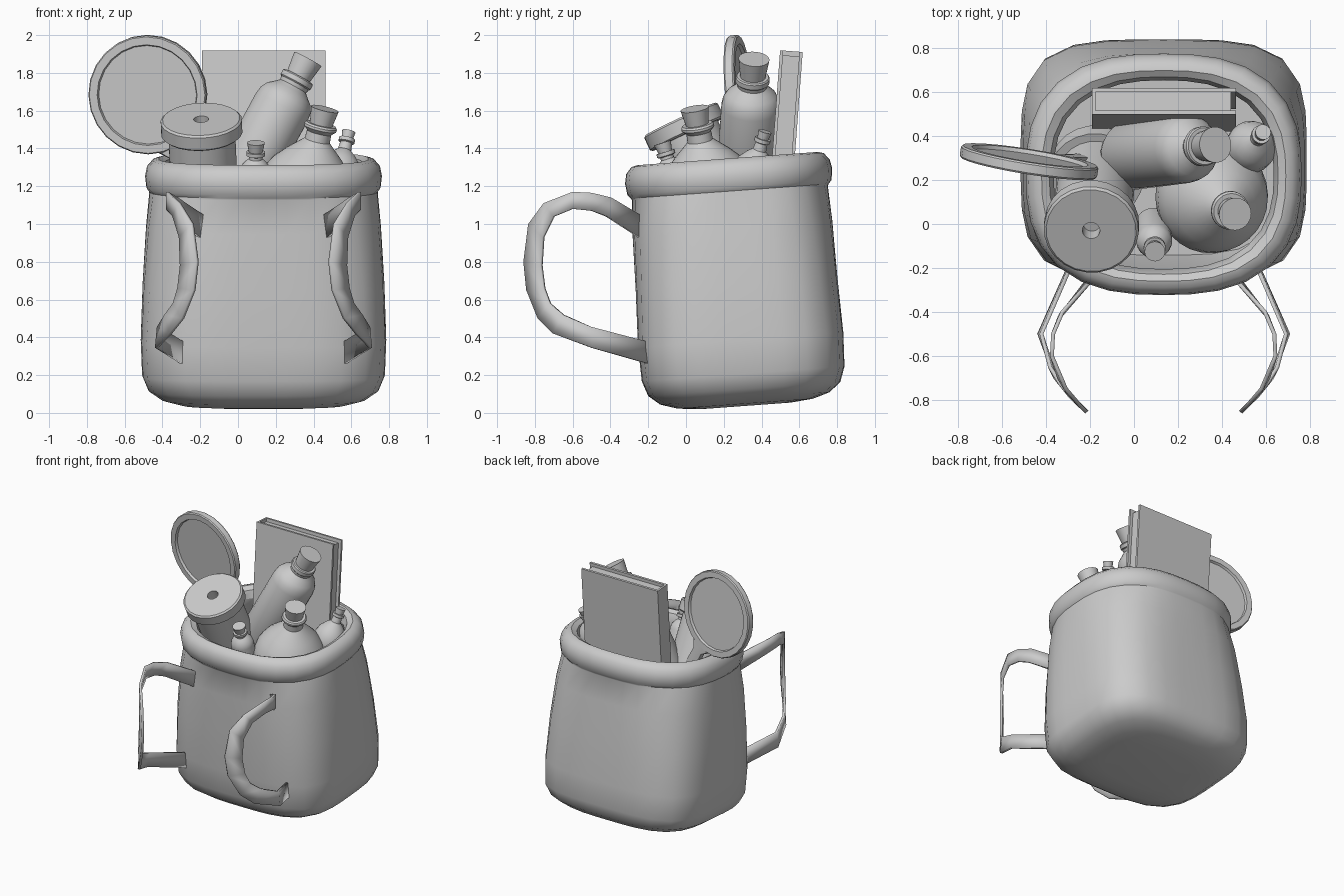
import bpy, bmesh, math
from mathutils import Vector, Matrix

if "Cube" in bpy.data.objects:
    bpy.data.objects.remove(bpy.data.objects["Cube"])

CX = 0.135  # bag centre line


def new_object(name, bm):
    bmesh.ops.recalc_face_normals(bm, faces=bm.faces)
    mesh = bpy.data.meshes.new(name)
    bm.to_mesh(mesh)
    bm.free()
    ob = bpy.data.objects.new(name, mesh)
    bpy.context.collection.objects.link(ob)
    return ob


def skin(name, rings, matrix, seg=24):
    """Skin superellipse rings (z, half x, half y, exponent), capped at both ends."""
    bm = bmesh.new()
    loops = []
    for z, a, b, n in rings:
        loop = []
        for i in range(seg):
            t = 2 * math.pi * i / seg
            c, s = math.cos(t), math.sin(t)
            r = (abs(c) ** n + abs(s) ** n) ** (-1 / n)
            loop.append(bm.verts.new(matrix @ Vector((a * r * c, b * r * s, z))))
        loops.append(loop)
    for p, q in zip(loops, loops[1:]):
        for i in range(seg):
            j = (i + 1) % seg
            bm.faces.new((p[i], p[j], q[j], q[i]))
    bm.faces.new(loops[0])
    bm.faces.new(loops[-1])
    return new_object(name, bm)


def lathe(name, profile, top, axis, seg=24):
    """Turn a profile of (distance below top, radius) around a leaning axis."""
    m = Matrix.Translation(top) @ Vector(axis).to_track_quat('Z', 'Y').to_matrix().to_4x4()
    return skin(name, [(-d, r, r, 2) for d, r in profile], m, seg)


def box(name, lo, hi, matrix):
    bm = bmesh.new()
    lo, hi = Vector(lo), Vector(hi)
    size = hi - lo
    bmesh.ops.create_cube(bm, size=1, matrix=matrix @ Matrix.Translation((lo + hi) / 2)
                          @ Matrix.Diagonal((*size, 1)))
    return new_object(name, bm)


def bottle(name, cork, glass, top, axis, seg=20):
    lathe(name + "_cork", cork, top, axis, seg)
    lathe(name + "_glass", glass, top, axis, seg)


# Bag with rolled rim and inner wall, leaning slightly forward
bag_matrix = Matrix.Translation((CX, 0.315, 0.037)) @ Matrix.Rotation(math.radians(4.2), 4, 'X')
skin("bag", [
    (0.00, .30, .24, 3), (0.012, .44, .36, 3.2), (0.04, .54, .45, 3.4),
    (0.09, .61, .51, 3.7), (0.17, .643, .538, 3.9), (0.35, .65, .545, 3.9),
    (0.65, .64, .535, 3.6), (0.95, .622, .53, 3.1), (1.13, .605, .52, 2.7),
    (1.14, .605, .525, 2.6), (1.16, .62, .542, 2.6), (1.22, .627, .55, 2.6),
    (1.27, .617, .54, 2.6), (1.305, .585, .51, 2.6), (1.313, .555, .48, 2.6),
    (1.295, .52, .45, 2.5), (1.24, .50, .43, 2.5), (1.15, .515, .45, 2.6),
    (0.95, .58, .49, 3.1), (0.35, .61, .51, 3.9), (0.10, .54, .45, 3.5),
], bag_matrix, 32)

# Two flat curved straps on the front, mirrored about the bag centre
OUTER = [(-.25, 1.05), (-.4, 1.14), (-.5, 1.165), (-.6, 1.17), (-.75, 1.11), (-.83, 1.0),
         (-.855, .8), (-.84, .65), (-.78, .5), (-.7, .42), (-.5, .345), (-.2, .26)]
INNER = [(-.25, .93), (-.42, 1.04), (-.5, 1.07), (-.6, 1.08), (-.7, 1.04), (-.755, .93),
         (-.765, .78), (-.75, .66), (-.72, .58), (-.65, .52), (-.5, .455), (-.2, .375)]


def strap_point(y, z, side):
    t = (y + 0.85) / 0.6
    upper = -0.22 - 0.65 * t + 0.68 * t * t
    lower = -0.22 - 0.70 * t + 0.58 * t * t
    k = min(1, max(0, (z - 0.35) / 0.65))
    x = lower + (upper - lower) * k
    return (CX + side * (CX - x), y, z)


for side, label in ((-1, "left"), (1, "right")):
    bm = bmesh.new()
    pairs = [(bm.verts.new(strap_point(*o, side)), bm.verts.new(strap_point(*i, side)))
             for o, i in zip(OUTER, INNER)]
    for (a, b), (c, d) in zip(pairs, pairs[1:]):
        bm.faces.new((a, b, d, c))
    strap = new_object(label + "_strap", bm)
    mod = strap.modifiers.new("thickness", 'SOLIDIFY')
    mod.thickness, mod.offset = 0.018, 0

# Thread spool with a hole in the top flange
lathe("spool", [(.08, .04), (0, .04), (0, .205), (.01, .216), (.08, .216), (.09, .205),
                (.09, .178), (.58, .178), (.58, .216), (.67, .216)],
      (-.195, -.03, 1.555), (-.04, -.42, .9))

# Hand mirror, recessed on both faces, with its handle inside the bag
normal = Vector((-.16, -1, -.1)).normalized()
centre = Vector((-.477, .283, 1.685))
lathe("mirror_disc", [(.018, .262), (0, .268), (0, .31), (.008, .316), (.047, .316),
                      (.055, .31), (.055, .268), (.037, .262)],
      centre + normal * .0275, normal)
down = Vector((.45, .017, -.89)).normalized()
across = normal.cross(down).normalized()
handle_matrix = Matrix.Translation(centre) @ Matrix((across, normal, down)).transposed().to_4x4()
skin("mirror_handle", [(.30, .09, .022, 6), (.36, .045, .022, 6), (.7, .05, .022, 6),
                       (.9, .06, .022, 6)], handle_matrix, 16)

# Book: two covers, a spine on the left and inset pages
book_matrix = Matrix.Translation((CX, .558, 1.915)) @ Matrix.Rotation(math.radians(-4.3), 4, 'X')
box("book_front_cover", (-.325, -.06, -1.05), (.328, -.043, 0), book_matrix)
box("book_back_cover", (-.325, .043, -1.05), (.328, .06, 0), book_matrix)
box("book_spine", (-.325, -.043, -1.05), (-.31, .043, 0), book_matrix)
box("book_pages", (-.31, -.043, -1.03), (.305, .043, -.025), book_matrix)

# Tall leaning bottle
bottle("tall_bottle", [(0, .082), (.115, .066)],
       [(.105, .066), (.105, .084), (.112, .09), (.138, .09), (.145, .082), (.165, .078),
        (.185, .10), (.21, .13), (.245, .15), (.29, .157), (.80, .157), (.84, .14), (.85, .1)],
       (.37, .36, 1.873), (.475, .06, .875), 24)

# Round flask
bottle("round_flask", [(0, .075), (.09, .06)],
       [(.085, .06), (.085, .08), (.095, .088), (.108, .088), (.118, .078), (.13, .066),
        (.175, .068), (.20, .095), (.25, .15), (.31, .205), (.37, .24), (.44, .257),
        (.52, .25), (.60, .215), (.66, .165), (.70, .10)],
       (.46, .045, 1.61), (.23, -.17, .955), 28)

# Small bottles
bottle("small_front_bottle", [(0, .047), (.055, .036)],
       [(.05, .036), (.05, .05), (.07, .05), (.075, .036), (.09, .036), (.105, .055),
        (.13, .075), (.16, .082), (.40, .082)],
       (.095, -.125, 1.43), (.02, -.3, .95))
bottle("small_back_bottle", [(0, .036), (.045, .029)],
       [(.04, .029), (.04, .043), (.06, .043), (.065, .032), (.105, .036), (.13, .065),
        (.17, .098), (.22, .115), (.28, .115), (.34, .09), (.38, .04)],
       (.587, .418, 1.49), (.22, .27, .93))

# Smooth shading with sharp edges kept
for ob in bpy.context.collection.objects:
    ob.select_set(True)
    bpy.context.view_layer.objects.active = ob
bpy.ops.object.shade_smooth_by_angle(angle=math.radians(35))
